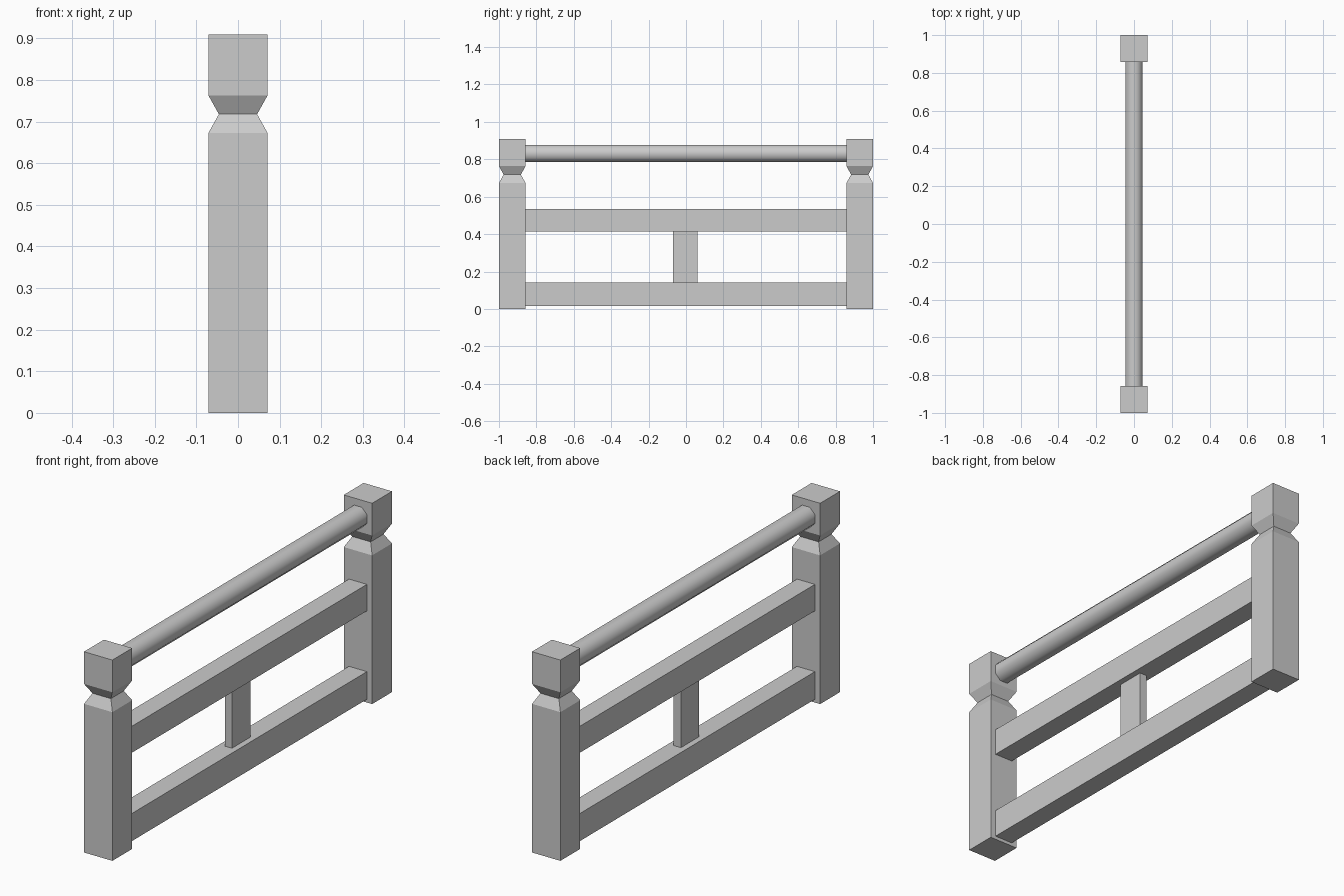
import bpy, bmesh, math

if "Cube" in bpy.data.objects:
    bpy.data.objects.remove(bpy.data.objects["Cube"])


def finish(bm, name):
    bmesh.ops.recalc_face_normals(bm, faces=bm.faces)
    mesh = bpy.data.meshes.new(name)
    bm.to_mesh(mesh)
    bm.free()
    obj = bpy.data.objects.new(name, mesh)
    bpy.context.collection.objects.link(obj)
    return obj


def box(name, x, y, z):
    """Box from (min, max) pairs."""
    bm = bmesh.new()
    bmesh.ops.create_cube(bm, size=1)
    for v in bm.verts:
        v.co = [r[0] if c < 0 else r[1] for c, r in zip(v.co, (x, y, z))]
    return finish(bm, name)


def square_post(name, y, profile):
    """Stack of square rings given as (half width, height)."""
    bm = bmesh.new()
    rings = [[bm.verts.new((sx * h, y + sy * h, z))
              for sx, sy in ((-1, -1), (1, -1), (1, 1), (-1, 1))]
             for h, z in profile]
    for a, b in zip(rings, rings[1:]):
        for i in range(4):
            j = (i + 1) % 4
            bm.faces.new((a[i], a[j], b[j], b[i]))
    bm.faces.new(rings[0])
    bm.faces.new(rings[-1])
    return finish(bm, name)


# End posts with a pinched neck under the cap
POST = [(0.071, 0), (0.071, 0.673), (0.046, 0.718), (0.071, 0.763), (0.071, 0.909)]
for name, side in (("front_post", -1), ("back_post", 1)):
    square_post(name, side * 0.929, POST)

# Horizontal rails between the posts
for name, z in (("lower_rail", (0.015, 0.14)), ("upper_rail", (0.415, 0.535))):
    box(name, (-0.045, 0.045), (-0.858, 0.858), z)

# Short upright between the rails
box("middle_upright", (-0.018, 0.018), (-0.069, 0.062), (0.14, 0.415))

# Eight-sided handrail, flats facing up and sideways, smooth along its length
bpy.ops.mesh.primitive_cylinder_add(
    vertices=8, radius=0.046 / math.cos(math.pi / 8), depth=1.716)
handrail = bpy.context.object
handrail.name = "handrail"
bm = bmesh.new()
bm.from_mesh(handrail.data)
# Turn so flats are axis aligned, whatever the starting vertex, then lay along y
top = max(v.co.x for v in bm.verts)
turn = math.pi / 8 if top > 0.0495 else 0
for v in bm.verts:
    x, y, z = v.co
    c, s = math.cos(turn), math.sin(turn)
    v.co = (c * x - s * y, z, s * x + c * y + 0.831)
bmesh.ops.recalc_face_normals(bm, faces=bm.faces)
bm.to_mesh(handrail.data)
bm.free()
bpy.ops.object.shade_smooth_by_angle(angle=math.radians(60))
